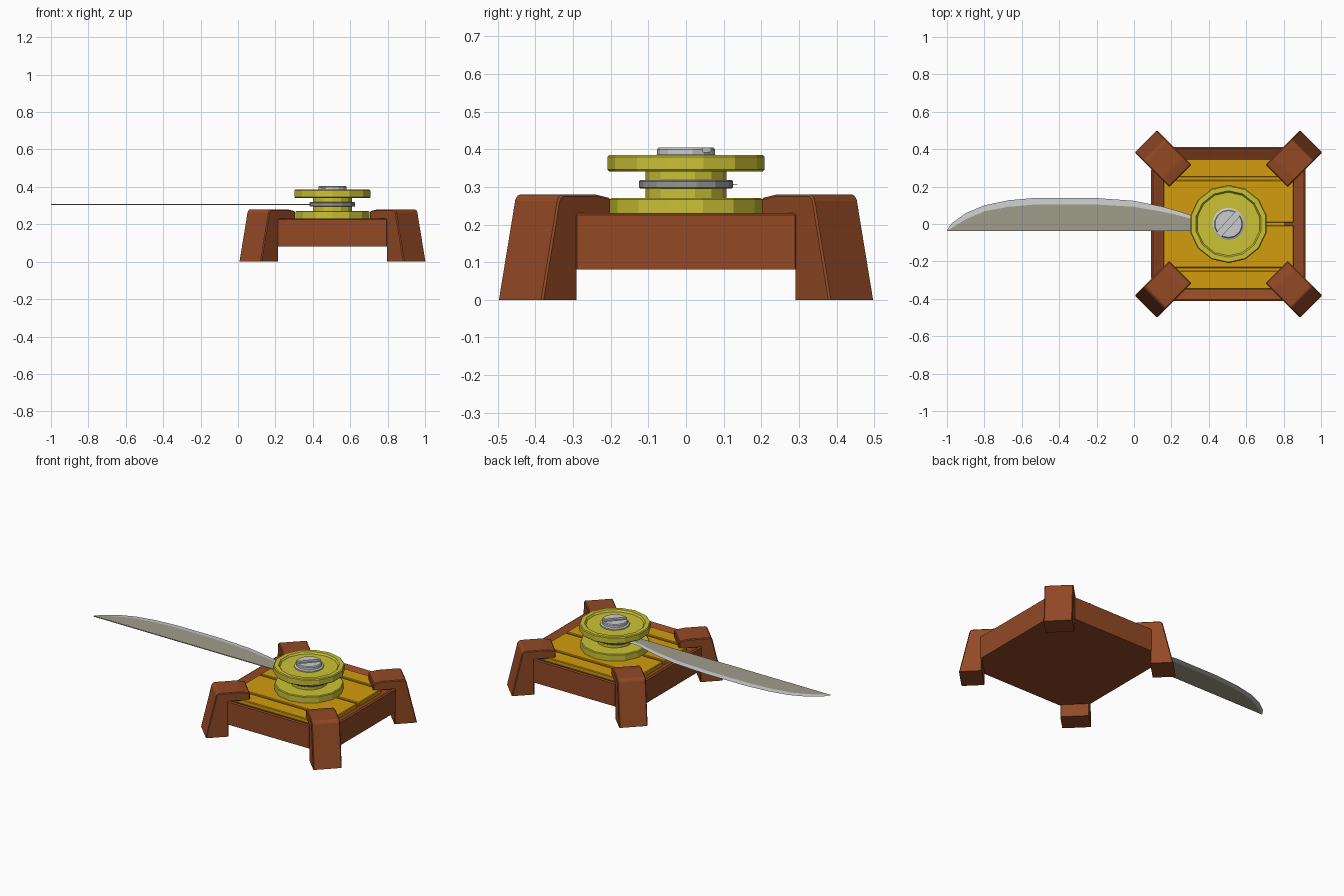
import bpy, bmesh, math
from mathutils import Matrix, Vector

if "Cube" in bpy.data.objects:
    bpy.data.objects.remove(bpy.data.objects["Cube"])

CX = 0.505  # centre of the base and pulley


def mat(name, rgb):
    m = bpy.data.materials.new(name)
    lin = [((c / 255 + 0.055) / 1.055) ** 2.4 for c in rgb]
    m.diffuse_color = (*lin, 1)
    m.use_nodes = True
    m.node_tree.nodes["Principled BSDF"].inputs["Base Color"].default_value = m.diffuse_color
    return m


BROWN = mat("brown wood", (146, 73, 37))
GOLD = mat("golden planks", (210, 156, 14))
YELLOW = mat("yellow brass", (204, 194, 54))
STEEL = mat("light steel", (202, 205, 204))
GREY = mat("grey ring", (152, 151, 144))
BLADE = mat("blade grey", (160, 157, 139))


def finish(name, bm, *mats):
    bmesh.ops.recalc_face_normals(bm, faces=bm.faces)
    me = bpy.data.meshes.new(name)
    bm.to_mesh(me)
    bm.free()
    ob = bpy.data.objects.new(name, me)
    bpy.context.collection.objects.link(ob)
    for m in mats:
        me.materials.append(m)
    return ob


def prism(pts, offset):
    """Extrude a closed outline of 3D points along an offset."""
    bm = bmesh.new()
    f = bm.faces.new([bm.verts.new(p) for p in pts])
    ext = bmesh.ops.extrude_face_region(bm, geom=[f])["geom"]
    bmesh.ops.translate(bm, vec=offset, verts=[v for v in ext if isinstance(v, bmesh.types.BMVert)])
    bmesh.ops.recalc_face_normals(bm, faces=bm.faces)
    return bm


def box(x0, x1, y0, y1, z0, z1):
    return prism([(x0, y0, z0), (x1, y0, z0), (x1, y1, z0), (x0, y1, z0)], (0, 0, z1 - z0))


def bevel(bm, width, edges=None):
    bmesh.ops.bevel(bm, geom=list(edges or bm.edges), offset=width, segments=1, affect='EDGES')


def lathe(name, profile, material, n=14):
    """Spin (radius, z) points around the pulley axis; flat facets."""
    bm = bmesh.new()
    rings = []
    for r, z in profile:
        if r == 0:
            rings.append([bm.verts.new((CX, 0, z))] * n)
        else:
            angs = [math.pi / 2 + 2 * math.pi * i / n for i in range(n)]
            rings.append([bm.verts.new((CX + r * math.cos(a), r * math.sin(a), z)) for a in angs])
    for a, b in zip(rings, rings[1:]):
        for i in range(n):
            j = (i + 1) % n
            bm.faces.new(list(dict.fromkeys((a[i], a[j], b[j], b[i]))))
    return finish(name, bm, material)


# Octagonal frame with a sunken top
H, C = 0.413, 0.29
octagon = [(H, -C), (H, C), (C, H), (-C, H), (-H, C), (-H, -C), (-C, -H), (C, -H)]
bm = prism([(CX + x, y, 0.08) for x, y in octagon], (0, 0, 0.155))
top = max(bm.faces, key=lambda f: f.calc_center_median().z)
bmesh.ops.inset_region(bm, faces=[top], thickness=0.065)
bmesh.ops.translate(bm, vec=(0, 0, -0.03), verts=top.verts)
rim = [e for e in bm.edges if all(v.co.z > 0.23 for v in e.verts)
       and all(max(abs(v.co.x - CX), abs(v.co.y)) > 0.41 for v in e.verts)]
bevel(bm, 0.01, rim)
finish("frame", bm, BROWN)

# Floor planks; the outer ones are shortened where the frame corners are cut
for i, (y0, y1, hx) in enumerate([(-0.348, -0.25, 0.28), (-0.235, -0.007, 0.348),
                                  (0.007, 0.235, 0.348), (0.25, 0.348, 0.28)]):
    bm = box(CX - hx, CX + hx, y0, y1, 0.2, 0.229)
    bevel(bm, 0.004)
    finish(f"floor_plank_{i + 1}", bm, GOLD)
finish("floor_base", box(CX - 0.3, CX + 0.3, -0.3, 0.3, 0.2, 0.218), GOLD)

# Four diagonal legs that hook over the frame
leg = [(0.624, 0), (0.49, 0), (0.49, 0.222), (0.364, 0.222), (0.364, 0.27),
       (0.42, 0.28), (0.55, 0.28), (0.562, 0.268)]
for i, name in enumerate(("back_right", "back_left", "front_left", "front_right")):
    bm = prism([(r, -0.084, z) for r, z in leg], (0, 0.168, 0))
    bevel(bm, 0.005, [e for e in bm.edges if any(v.co.z > 0.2 for v in e.verts)])
    turn = Matrix.Translation((CX, 0, 0)) @ Matrix.Rotation(math.pi / 4 + i * math.pi / 2, 4, 'Z')
    bm.transform(turn)
    finish(name + "_leg", bm, BROWN)

# Pulley with a raised rim on the top disc
lathe("pulley", [(0, 0.21), (0.202, 0.21), (0.202, 0.267), (0.197, 0.271), (0.108, 0.271),
                 (0.108, 0.341), (0.204, 0.341), (0.209, 0.346), (0.209, 0.38), (0.204, 0.385),
                 (0.178, 0.385), (0.17, 0.374), (0, 0.374)], YELLOW)

# Ring that holds the blade
lathe("blade_ring", [(0.1, 0.296), (0.122, 0.296), (0.125, 0.299), (0.125, 0.315),
                     (0.122, 0.318), (0.1, 0.318), (0.1, 0.296)], GREY)

# Bolt head with a diagonal screw slot
bolt = lathe("bolt", [(0, 0.36), (0.087, 0.36), (0.087, 0.381), (0.077, 0.386),
                      (0.077, 0.4), (0.072, 0.405), (0, 0.405)], STEEL)
bm = box(-0.15, 0.15, -0.016, 0.016, 0.393, 0.45)
bm.transform(Matrix.Translation((CX, 0, 0)) @ Matrix.Rotation(math.radians(48), 4, 'Z'))
cutter = finish("slot_cutter", bm, STEEL)
cutter.hide_render = True
mod = bolt.modifiers.new("slot", 'BOOLEAN')
mod.operation, mod.object, mod.solver = 'DIFFERENCE', cutter, 'EXACT'
bpy.context.view_layer.objects.active = bolt
bpy.ops.object.modifier_apply(modifier="slot")
bpy.data.objects.remove(cutter)

# Curved blade: stations of x, cutting edge y, inner edge of the ground bevel y
stations = [(-1, -0.034, -0.036), (-0.975, 0.003, -0.022), (-0.9, 0.058, 0.025),
            (-0.8, 0.1, 0.068), (-0.67, 0.127, 0.092), (-0.52, 0.14, 0.105),
            (-0.22, 0.14, 0.105), (0, 0.124, 0.092), (0.15, 0.094, 0.066),
            (0.24, 0.068, 0.046), (0.31, 0.045, 0.026), (0.45, 0.04, 0.022)]
bm = bmesh.new()
Y0, Z0, Z1, ZE = -0.037, 0.304, 0.309, 0.306
rows = []
for x, edge, inner in stations:
    section = [(Y0, Z1), (inner, Z1), (edge, ZE), (inner, Z0), (Y0, Z0)]
    rows.append([bm.verts.new((x, y, z)) for y, z in section])
for a, b in zip(rows, rows[1:]):
    for k in range(5):
        m = (k + 1) % 5
        f = bm.faces.new((a[k], a[m], b[m], b[k]))
        f.material_index = 1 if k in (1, 2) else 0
for end in (rows[0], rows[-1]):
    bm.faces.new(end)
finish("blade", bm, BLADE, STEEL)
